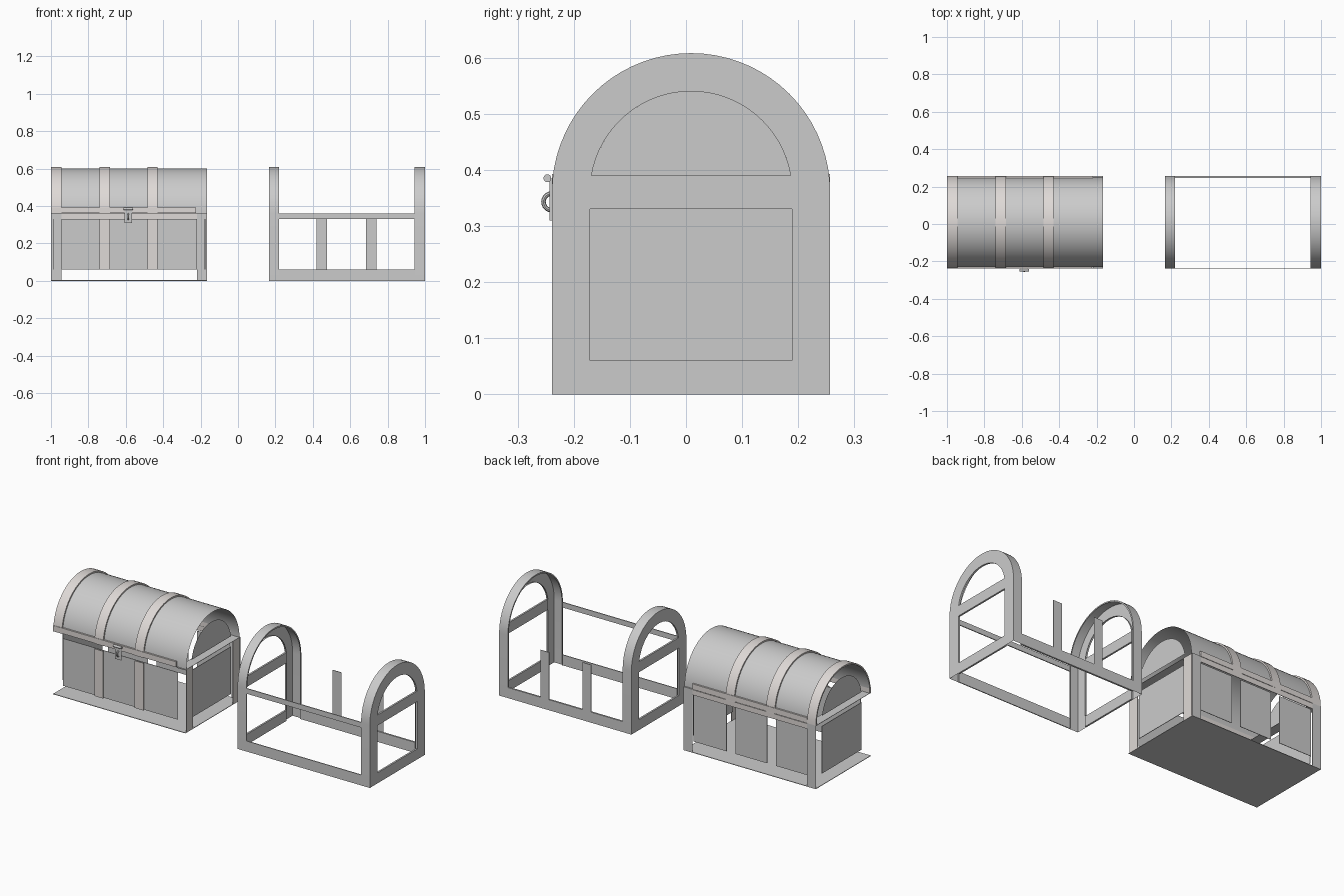
import bpy, bmesh, math

if "Cube" in bpy.data.objects:
    bpy.data.objects.remove(bpy.data.objects["Cube"])

YC, ZC = 0.009, 0.36          # arch centre
R_OUT, R_LID, R_IN = 0.248, 0.24, 0.18
Y0, Y1 = YC - R_OUT, YC + R_OUT
TRIM = (0.055, 0.01)

trim_mat = bpy.data.materials.new("warm_grey_trim")
trim_mat.diffuse_color = (0.74, 0.70, 0.68, 1)
trim_mat.use_nodes = True
trim_mat.node_tree.nodes["Principled BSDF"].inputs["Base Color"].default_value = trim_mat.diffuse_color


def finish(name, bm, mat=None, smooth=False):
    me = bpy.data.meshes.new(name)
    bm.to_mesh(me)
    bm.free()
    ob = bpy.data.objects.new(name, me)
    bpy.context.collection.objects.link(ob)
    if mat:
        me.materials.append(mat)
    if smooth:
        bpy.ops.object.select_all(action='DESELECT')
        ob.select_set(True)
        bpy.context.view_layer.objects.active = ob
        bpy.ops.object.shade_smooth_by_angle(angle=math.radians(30))
    return ob


def box(name, x, y, z, mat=None):
    bm = bmesh.new()
    bmesh.ops.create_cube(bm, size=1)
    for v in bm.verts:
        v.co = [a + (b - a) * (c + 0.5) for (a, b), c in zip((x, y, z), v.co)]
    return finish(name, bm, mat)


def arch(x, r, foot=None, n=36):
    """Half circle in the yz plane, optionally with straight legs down to foot."""
    pts = [(x, YC - r * math.cos(math.pi * i / n), ZC + r * math.sin(math.pi * i / n))
           for i in range(n + 1)]
    if foot is not None:
        pts = [(x, YC - r, foot)] + pts + [(x, YC + r, foot)]
    return pts


def loft(name, rows, mat=None):
    bm = bmesh.new()
    vs = [[bm.verts.new(p) for p in row] for row in rows]
    for a, b in zip(vs, vs[1:]):
        for i in range(len(a) - 1):
            bm.faces.new((a[i], a[i + 1], b[i + 1], b[i]))
    return finish(name, bm, mat, True)


def half_disc(name, x):
    """Recessed tympanum in the lid end, flat edge at z 0.39."""
    a0 = math.asin(0.03 / R_IN)
    bm = bmesh.new()
    bm.faces.new([bm.verts.new((x, YC + R_IN * math.cos(t), ZC + R_IN * math.sin(t)))
                  for t in [a0 + (math.pi - 2 * a0) * i / 32 for i in range(33)]])
    return finish(name, bm)


T = 0.003
YI0, YI1 = YC - R_IN, YC + R_IN

# ---------------- right half: outer frame ----------------
for name, xo, s in (("left", 0.165, 1), ("right", 1.0, -1)):
    xi = xo + s * TRIM[0]
    loft(f"frame_arch_{name}", [arch(xi, R_LID, 0), arch(xi, R_OUT, 0), arch(xo, R_OUT, 0),
                                arch(xo, R_IN, 0), arch(xo + s * TRIM[1], R_IN, 0)])
    xr = sorted((xo, xo + s * TRIM[1]))
    box(f"frame_end_bottom_rail_{name}", xr, (YI0, YI1), (0, 0.06))
    box(f"frame_end_top_rail_{name}", xr, (YI0, YI1), (0.33, 0.39))
FX = (0.22, 0.945)
box("frame_front_bottom_rail", FX, (Y0, Y0 + 0.005), (0, 0.06))
box("frame_front_top_rail", FX, (Y0, Y0 + 0.005), (0.33, 0.36))
box("frame_back_bottom_rail", FX, (Y1 - 0.01, Y1), (0, 0.06))
for i, x in enumerate((0.42, 0.685)):
    box(f"frame_back_stile_{i}", (x, x + 0.055), (Y1 - T, Y1), (0.06, 0.33))

# ---------------- left half: lid ----------------
loft("lid_shell", [arch(-1.0, R_LID), arch(-0.165, R_LID)])
for i, x in enumerate((-1.0, -0.74, -0.485)):
    loft(f"lid_band_{i}", [arch(x, R_LID), arch(x, R_OUT),
                           arch(x + 0.055, R_OUT), arch(x + 0.055, R_LID)], trim_mat)
for name, x in (("left", -0.99), ("right", -0.175)):
    half_disc(f"lid_end_panel_{name}", x)
for name, x in (("left", -1.0), ("right", -0.22)):
    box(f"lid_end_ledge_{name}", (x, x + 0.055), (Y0, Y1), (0.36, 0.362))
box("lid_front_lip", (-1.0, -0.225), (Y0, Y0 + 0.01), (0.362, 0.393), trim_mat)
box("lid_back_lip", (-0.945, -0.22), (Y1 - 0.01, Y1), (0.362, 0.393), trim_mat)

# ---------------- left half: body ----------------
box("base_plate", (-1.0, -0.165), (Y0, Y1), (0, T))
box("front_panel", (-0.945, -0.22), (Y0 + 0.01, Y0 + 0.01 + T), (0.06, 0.33))
for i, x in enumerate((-0.74, -0.485)):
    box(f"front_stile_{i}", (x, x + 0.055), (Y0, Y0 + T), (0.06, 0.33), trim_mat)
for i, x in enumerate(((-0.945, -0.74), (-0.685, -0.485), (-0.43, -0.22))):
    box(f"back_panel_{i}", x, (Y1 - 0.01 - T, Y1 - 0.01), (0.06, 0.33))
for name, x in (("left", -1.0), ("right", -0.22)):
    box(f"back_post_{name}", (x, x + 0.055), (Y1 - T, Y1), (0, 0.36))
box("back_top_rail", (-0.945, -0.22), (Y1 - T, Y1), (0.33, 0.36), trim_mat)
for name, x in (("left", -0.99), ("right", -0.175 - T)):
    box(f"end_panel_{name}", (x, x + T), (YI0, YI1), (0.06, 0.33))
for name, y in (("front", (Y0 + 0.009, YI0)), ("back", (YI1, Y1 - 0.009))):
    box(f"end_leg_{name}", (-0.165 - T, -0.165), y, (0, 0.36), trim_mat)

# ---------------- latch ----------------
LX = -0.587
box("latch_plate", (LX - 0.02, LX + 0.02), (Y0 - 0.004, Y0), (0.31, 0.385))
bm = bmesh.new()
bmesh.ops.create_cone(bm, cap_ends=True, segments=14, radius1=0.007, radius2=0.007, depth=0.05)
for v in bm.verts:
    x, y, z = v.co
    v.co = (LX + z, Y0 - 0.008 + x, 0.385 + y)
finish("latch_hinge_pin", bm, None, True)
# upright half-ring staple
rows = []
for i in range(13):
    a = math.pi * i / 12
    row = []
    for j in range(9):
        b = 2 * math.pi * j / 8
        r = 0.015 + 0.004 * math.cos(b)
        row.append((LX + 0.005 * math.sin(b), Y0 - r * math.sin(a), 0.343 + r * math.cos(a)))
    rows.append(row)
loft("latch_ring", rows)
